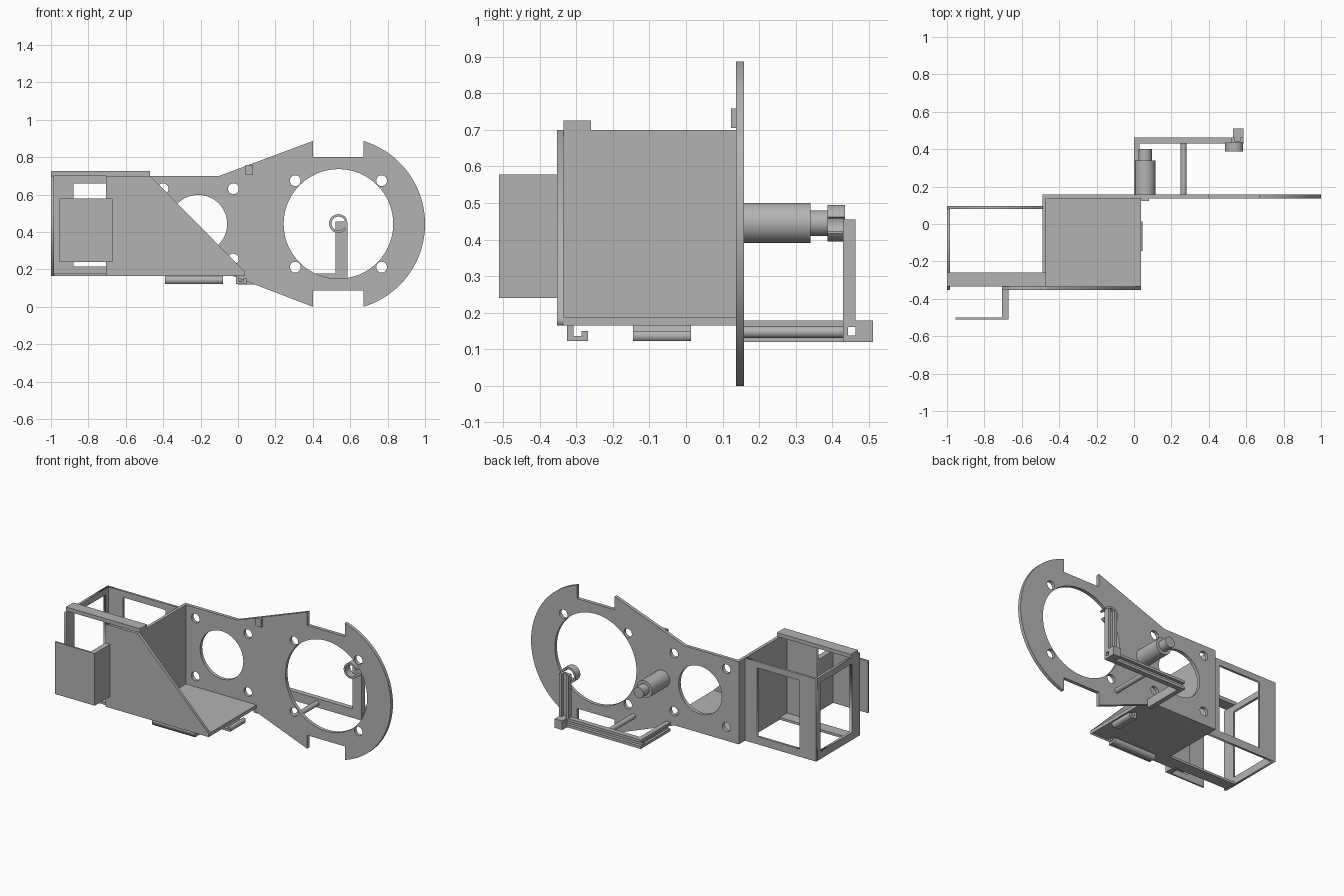
import bpy
import bmesh
from math import sin, cos, radians
from mathutils import Vector

cube = bpy.data.objects.get("Cube")
if cube:
    bpy.data.objects.remove(cube)

gray = bpy.data.materials.new("plain_gray")
gray.use_nodes = True
TONE = (0.45, 0.45, 0.45, 1)
gray.diffuse_color = TONE
gray.node_tree.nodes["Principled BSDF"].inputs["Base Color"].default_value = TONE


def finish(name, bm, smooth=False):
    """Turn a bmesh into a gray object."""
    bmesh.ops.recalc_face_normals(bm, faces=bm.faces)
    mesh = bpy.data.meshes.new(name)
    bm.to_mesh(mesh)
    bm.free()
    mesh.materials.append(gray)
    obj = bpy.data.objects.new(name, mesh)
    bpy.context.collection.objects.link(obj)
    if smooth:
        bpy.ops.object.select_all(action="DESELECT")
        obj.select_set(True)
        bpy.context.view_layer.objects.active = obj
        bpy.ops.object.shade_smooth_by_angle(angle=radians(35))
    return obj


def box(name, x, y, z):
    """Box from its three ranges."""
    bm = bmesh.new()
    bmesh.ops.create_cube(bm, size=1)
    for v in bm.verts:
        v.co = Vector([r[0] + (c + 0.5) * (r[1] - r[0]) for r, c in zip((x, y, z), v.co)])
    return finish(name, bm)


def arc(cx, cz, r, start=0, end=360, n=64):
    steps = n if end - start == 360 else n + 1
    angles = [radians(start + (end - start) * i / n) for i in range(steps)]
    return [(cx + r * cos(a), cz + r * sin(a)) for a in angles]


def rect(u, v):
    return [(u[0], v[0]), (u[1], v[0]), (u[1], v[1]), (u[0], v[1])]


def sheet(name, outline, depth, axis="y", holes=(), smooth=False):
    """Extrude an outline with holes along an axis over a depth range."""
    curve = bpy.data.curves.new(name + "_outline", "CURVE")
    curve.dimensions = "2D"
    curve.fill_mode = "BOTH"
    curve.extrude = (depth[1] - depth[0]) / 2
    for points in (outline, *holes):
        spline = curve.splines.new("POLY")
        spline.points.add(len(points) - 1)
        for p, (u, v) in zip(spline.points, points):
            p.co = (u, v, 0, 1)
        spline.use_cyclic_u = True
    temp = bpy.data.objects.new(name + "_outline", curve)
    bpy.context.collection.objects.link(temp)
    mesh = bpy.data.meshes.new_from_object(temp.evaluated_get(bpy.context.evaluated_depsgraph_get()))
    bm = bmesh.new()
    bm.from_mesh(mesh)
    bpy.data.objects.remove(temp)
    bpy.data.meshes.remove(mesh)
    bmesh.ops.remove_doubles(bm, verts=bm.verts, dist=0.0001)
    mid = sum(depth) / 2
    for v in bm.verts:
        a, b, w = v.co
        v.co = (a, w + mid, b) if axis == "y" else (w + mid, a, b)
    return finish(name, bm, smooth)


# Main mounting plate with large ring, two notches and bolt holes
CX, CZ = 0.537, 0.443
half = [(0.67, 0.80), (0.40, 0.80), (0.40, 0.886), (-0.10, 0.70), (-0.49, 0.70)]
lower = [(-0.49, 0.165), (-0.03, 0.165), (0.40, 0.0), (0.40, 0.087), (0.67, 0.087)]
holes = [arc(CX, CZ, 0.293), arc(-0.213, CZ, 0.155)]
for cx, reach in ((CX, 0.231), (-0.213, 0.188)):
    for sx in (-1, 1):
        for sz in (-1, 1):
            holes.append(arc(cx + sx * reach, CZ + sz * reach, 0.029, n=24))
sheet("mounting_plate", arc(CX, CZ, 0.463, -73.3, 73.3) + half + lower,
      (0.137, 0.159), holes=holes, smooth=True)
box("plate_tab", (0.04, 0.08), (0.123, 0.14), (0.705, 0.758))

# Open tray: side wall, floor and sloped front gusset
box("side_wall", (-0.49, -0.47), (-0.35, 0.14), (0.165, 0.70))
box("floor", (-0.47, 0.037), (-0.335, 0.14), (0.165, 0.187))
sheet("front_gusset", [(-0.705, 0.165), (0.037, 0.165), (0.037, 0.187), (-0.47, 0.70), (-0.705, 0.70)],
      (-0.353, -0.335))

# Side cage with windowed walls
sheet("cage_back", rect((-1, -0.49), (0.165, 0.70)), (0.08, 0.095),
      holes=[rect((-0.88, -0.575), (0.215, 0.66))])
sheet("cage_side", rect((-0.353, 0.08), (0.165, 0.70)), (-1, -0.985), "x",
      holes=[rect((-0.27, 0.05), (0.215, 0.66))])
box("cage_top_rail", (-1, -0.47), (-0.335, -0.26), (0.70, 0.725))
box("cage_bottom_rail", (-0.985, -0.49), (-0.335, -0.26), (0.165, 0.18))

# Front bracket
box("bracket_arm", (-0.705, -0.67), (-0.50, -0.353), (0.24, 0.578))
box("bracket_plate", (-0.955, -0.67), (-0.511, -0.50), (0.24, 0.578))


# Hooks below the floor
def hook(name, start, tip, depth, axis):
    t = (tip - start) * 0.3
    pts = [(start, 0.165), (start, 0.122), (tip, 0.122), (tip, 0.15),
           (tip - t, 0.15), (tip - t, 0.136), (start + t, 0.136), (start + t, 0.165)]
    sheet(name, pts, depth, axis)


hook("front_hook", -0.325, -0.268, (-0.39, -0.08), "x")
hook("side_hook", -0.01, 0.045, (-0.145, 0.013), "y")


# Stepped post and support rod
def rod(name, x, z, r, y, n=48):
    sheet(name, arc(x, z, r, n=n), y, smooth=True)


rod("post_body", 0.06, 0.445, 0.055, (0.159, 0.34))
rod("post_tip", 0.06, 0.445, 0.035, (0.34, 0.40))
rod("support_rod", 0.265, 0.147, 0.016, (0.159, 0.44), 32)

# Grooved lever arm: web and two flanges for each run
box("lever_web", (0, 0.585), (0.43, 0.443), (0.12, 0.178))
box("return_web", (0.015, 0.03), (0.159, 0.43), (0.12, 0.178))
box("upright_web", (0.52, 0.585), (0.43, 0.443), (0.178, 0.455))
for label, z in (("lower", (0.12, 0.137)), ("upper", (0.161, 0.178))):
    box(label + "_lever_flange", (0, 0.585), (0.443, 0.463), z)
    box(label + "_return_flange", (0, 0.015), (0.159, 0.43), z)
for label, x in (("inner", (0.52, 0.537)), ("outer", (0.568, 0.585))):
    box(label + "_upright_flange", x, (0.443, 0.463), (0.178, 0.455))
box("lever_foot", (0.53, 0.585), (0.463, 0.511), (0.12, 0.178))

# Open clip ring at the end of the lever
sheet("clip_ring", arc(CX, 0.445, 0.05, 20, 325, 40) + arc(CX, 0.445, 0.037, 20, 325, 40)[::-1],
      (0.387, 0.435), smooth=True)
